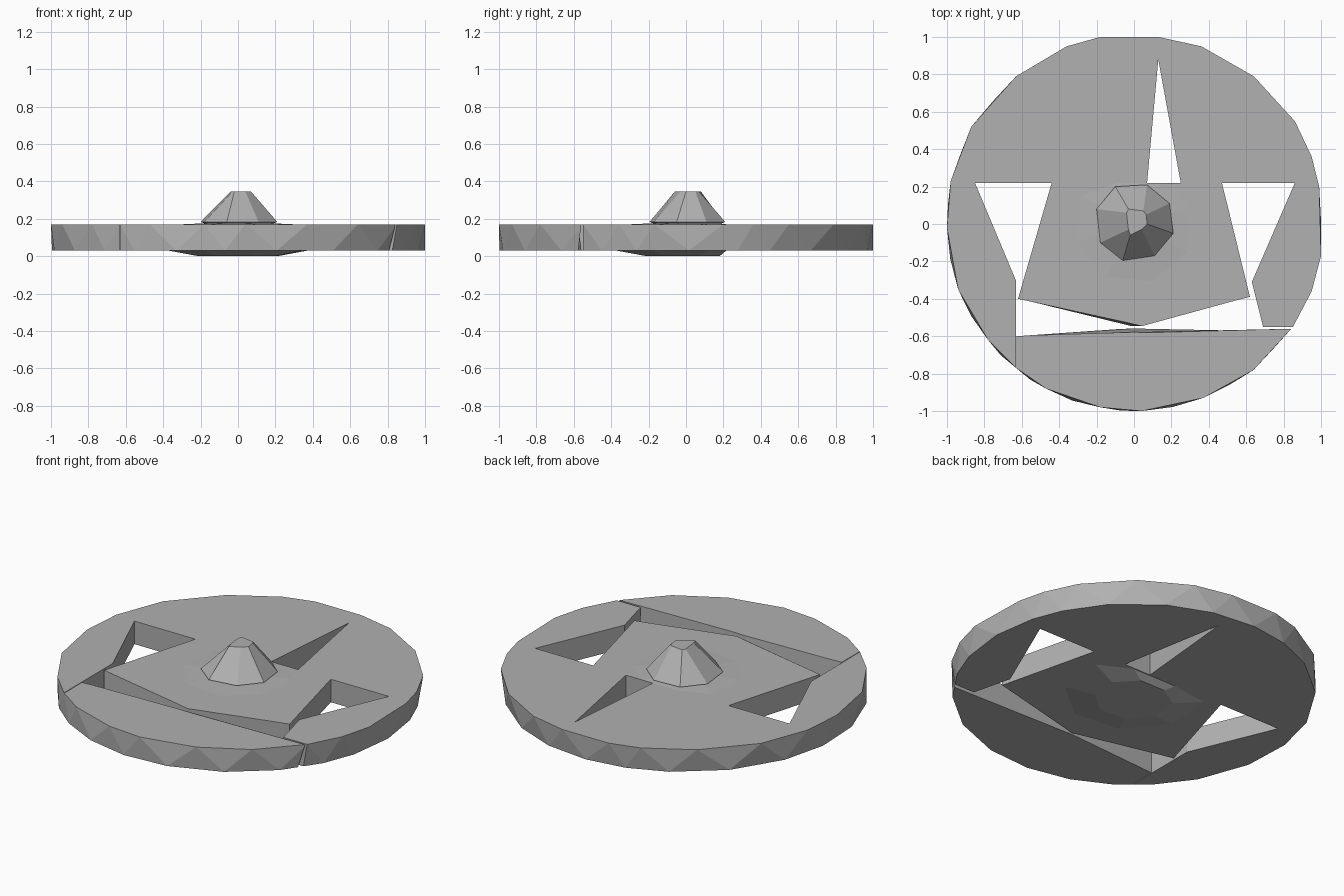
import bpy, bmesh, math

if "Cube" in bpy.data.objects:
    bpy.data.objects.remove(bpy.data.objects["Cube"])

grey = bpy.data.materials.new("dark_grey")
grey.diffuse_color = (.44, .44, .44, 1)
grey.use_nodes = True
grey.node_tree.nodes["Principled BSDF"].inputs["Base Color"].default_value = grey.diffuse_color


def make(name, bm):
    bmesh.ops.recalc_face_normals(bm, faces=bm.faces)
    me = bpy.data.meshes.new(name)
    bm.to_mesh(me)
    bm.free()
    me.materials.append(grey)
    ob = bpy.data.objects.new(name, me)
    bpy.context.collection.objects.link(ob)
    return ob


def loft(name, rings, zigzag=False):
    """Closed solid through rings of 3D points; zigzag joins them with triangles."""
    bm = bmesh.new()
    vs = [[bm.verts.new(p) for p in r] for r in rings]
    n = len(vs[0])
    for a, b in zip(vs, vs[1:]):
        for i in range(n):
            j = (i + 1) % n
            if zigzag:
                bm.faces.new((a[i], a[j], b[i]))
                bm.faces.new((b[i], a[j], b[j]))
            else:
                bm.faces.new((a[i], a[j], b[j], b[i]))
    bm.faces.new(vs[0])
    bm.faces.new(vs[-1])
    return make(name, bm)


def at(pts, z):
    return [(x, y, z) for x, y in pts]


# Faceted disc: irregular top outline, lower outline shifted half a side
outline = [(-.18, 1), (.13, 1), (.36, .95), (.64, .79), (.86, .55), (.95, .36),
           (.99, .2), (1, -.17), (.95, -.36), (.85, -.55), (.64, -.78),
           (.37, -.93), (.04, -1), (-.18, -.98), (-.47, -.88), (-.63, -.77),
           (-.78, -.62), (-.94, -.35), (-1, -.02), (-.98, .23), (-.87, .52),
           (-.63, .79), (-.36, .95)]
lower = []
for i, (x, y) in enumerate(outline):
    x2, y2 = outline[(i + 1) % len(outline)]
    a = math.atan2(y + y2, x + x2)
    lower.append((math.cos(a), math.sin(a)))
disc = loft("wheel_disc", [at(outline, .17), at(lower, .03)], True)

# Openings: one joined opening with slits to the rim, and a back notch
left = [(-.85, .22), (-.632, -.30), (-.632, -.85), (-.628, -.85), (-.628, -.60)]
right = [(.69, -.55), (.63, -.31), (.86, .22), (.47, .22), (.62, -.39)]
end = [(-.62, -.40), (-.44, .22)]
top = left + [(0, -.581), (.92, -.556), (.92, -.55)] + right + [(.05, -.546)] + end
bot = left + [(0, -.556), (.92, -.575), (.92, -.55)] + right + [(-.02, -.546)] + end
notch = [(.13, .88), (.25, .22), (.07, .22)]
for nm, t, b in (("panel_opening", top, bot), ("notch_opening", notch, notch)):
    cut = loft(nm, [at(t, .19), at(b, .01)])
    cut.hide_render = True
    cut.hide_set(True)
    m = disc.modifiers.new(nm, 'BOOLEAN')
    m.operation = 'DIFFERENCE'
    m.solver = 'EXACT'
    m.object = cut


def octagon(r, ymax, z):
    return [(r * math.cos(k * math.pi / 4 + .3),
             min(r * math.sin(k * math.pi / 4 + .3), ymax), z) for k in range(8)]


# Shallow swellings under and over the centre panel
loft("panel_underside", [octagon(.39, .215, .035), octagon(.39, .215, .03),
                         octagon(.22, .18, 0)])
loft("panel_crown", [octagon(.32, .22, .165), octagon(.32, .22, .17),
                     octagon(.18, .2, .176)])

# Tapered hub knob
base = [(-.20, .08), (-.10, .20), (.07, .21), (.19, .11),
        (.21, -.05), (.11, -.17), (-.06, -.195), (-.18, -.10)]
tip = [(-.04, .06), (-.03, .08), (.05, .07), (.065, .05),
       (.07, 0), (.04, -.03), (-.02, -.06), (-.03, -.03)]
foot = [(x * .75, y * .75) for x, y in base]
loft("hub_knob", [at(foot, .165), at(base, .183), at(tip, .345)])
